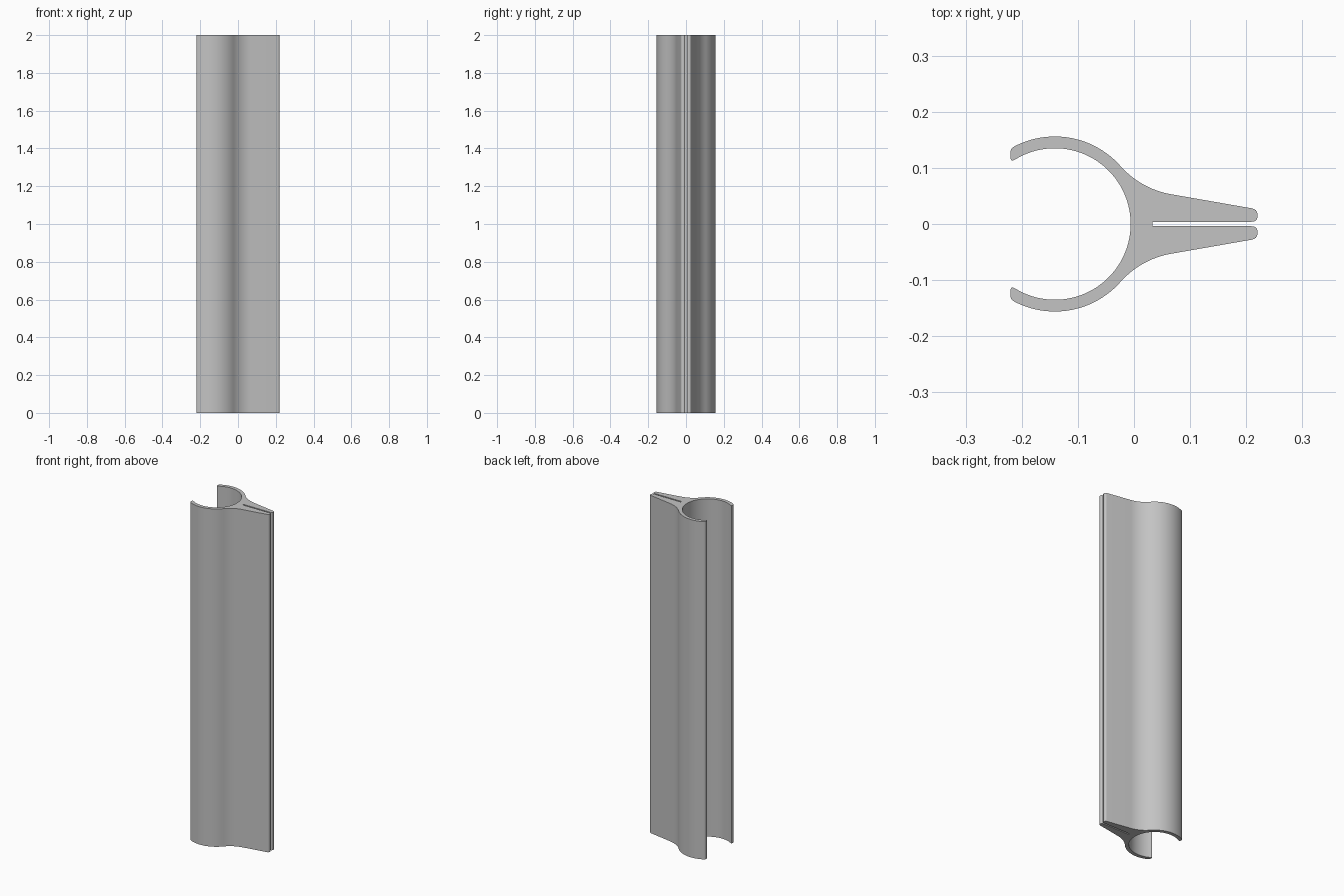
import bpy, bmesh, math

if "Cube" in bpy.data.objects:
    bpy.data.objects.remove(bpy.data.objects["Cube"])

HEIGHT = 2.0
CX, R_IN, R_OUT = -0.141, 0.135, 0.156   # ring centre and radii
JOIN = 41.5                              # angle where ring meets the neck fillet
SLOPE = 9.9                              # jaw taper in degrees


def arc(cx, cy, r, a0, a1, n):
    pts = []
    for i in range(n + 1):
        a = math.radians(a0 + (a1 - a0) * i / n)
        pts.append((cx + r * math.cos(a), cy + r * math.sin(a)))
    return pts


def rounded(p, c, q, n=6):
    """Rounded corner from p to q around the sharp corner c."""
    pts = []
    for i in range(n + 1):
        t = i / n
        pts.append(tuple((1 - t) ** 2 * p[k] + 2 * t * (1 - t) * c[k] + t * t * q[k]
                         for k in (0, 1)))
    return pts


# Neck fillet, tangent to the ring and to the tapered jaw
j = math.radians(JOIN)
fx, fy = CX + 2 * R_OUT * math.cos(j), 2 * R_OUT * math.sin(j)
fillet = arc(fx, fy, R_OUT, 270 - SLOPE, 180 + JOIN, 12)
x0, y0 = fillet[0]


def jaw_y(x):
    return y0 - (x - x0) * math.tan(math.radians(SLOPE))


# Upper half of the profile: slot, jaw tip, neck, ring, lip, ring bore
half = [(0.033, 0.004)]
half += rounded((0.209, 0.004), (0.22, 0.004), (0.22, 0.014))
half += rounded((0.22, 0.017), (0.22, jaw_y(0.22)), (0.209, jaw_y(0.209)))
half += fillet
half += arc(CX, 0, R_OUT, JOIN, 117.9, 24)[1:]
half += rounded(half[-1], (-0.22, 0.1345), (-0.22, 0.129))[1:]
bore = arc(CX, 0, R_IN, 121.2, 0, 36)
half += rounded((-0.22, 0.119), (-0.22, 0.1095), bore[0])
half += bore[1:]
profile = half + [(x, -y) for x, y in reversed(half[:-1])]

# Extrude the profile to full height
bm = bmesh.new()
base = bm.faces.new([bm.verts.new((x, y, 0)) for x, y in profile])
ext = bmesh.ops.extrude_face_region(bm, geom=[base], use_keep_orig=True)
top = [v for v in ext["geom"] if isinstance(v, bmesh.types.BMVert)]
bmesh.ops.translate(bm, vec=(0, 0, HEIGHT), verts=top)
bmesh.ops.recalc_face_normals(bm, faces=bm.faces[:])
mesh = bpy.data.meshes.new("clip_profile")
bm.to_mesh(mesh)
bm.free()

clip = bpy.data.objects.new("clip_profile", mesh)
bpy.context.collection.objects.link(clip)
grey = bpy.data.materials.new("grey")
grey.diffuse_color = (0.55, 0.55, 0.55, 1)
grey.use_nodes = True
grey.node_tree.nodes["Principled BSDF"].inputs["Base Color"].default_value = grey.diffuse_color
mesh.materials.append(grey)

bpy.context.view_layer.objects.active = clip
clip.select_set(True)
bpy.ops.object.shade_smooth_by_angle(angle=math.radians(30))
